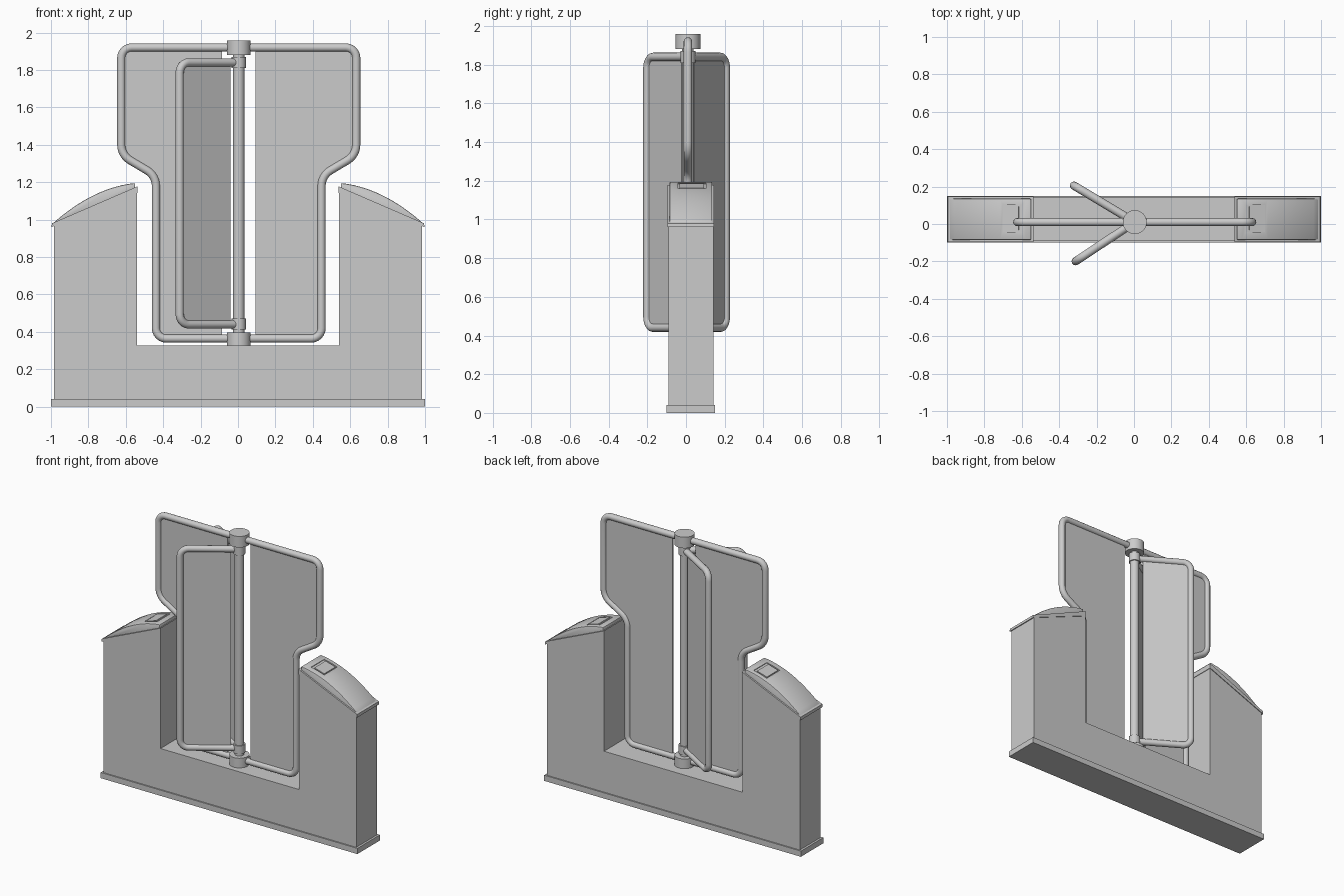
import bpy, bmesh
from math import radians, pi, sin, cos
from mathutils import Vector

if "Cube" in bpy.data.objects:
    bpy.data.objects.remove(bpy.data.objects["Cube"])

HUB = Vector((0.004, 0.01, 0))
R = 0.022


def fillet(pts, r, closed=False, n=6):
    """Round the corners of an xz path."""
    pts = [Vector(p) for p in pts]
    out = []
    for i, p in enumerate(pts):
        if not closed and i in (0, len(pts) - 1):
            out.append(p)
            continue
        a = p + (pts[i - 1] - p).normalized() * r
        b = p + (pts[(i + 1) % len(pts)] - p).normalized() * r
        # conic weight keeps the bend close to a circular arc
        w = max(0.3, sin((a - p).angle(b - p) / 2))
        for k in range(n + 1):
            t = k / n
            c = ((1 - t) ** 2, 2 * w * t * (1 - t), t * t)
            out.append((a * c[0] + p * c[1] + b * c[2]) / sum(c))
    return out


def tube(name, path, closed=False, angle=0):
    cu = bpy.data.curves.new(name, 'CURVE')
    cu.dimensions = '3D'
    cu.bevel_depth = R
    cu.bevel_resolution = 4
    cu.use_fill_caps = True
    sp = cu.splines.new('POLY')
    sp.points.add(len(path) - 1)
    for q, p in zip(sp.points, path):
        q.co = (p[0], 0, p[1], 1)
    sp.use_cyclic_u = closed
    ob = bpy.data.objects.new(name, cu)
    bpy.context.collection.objects.link(ob)
    ob.location = HUB
    ob.rotation_euler.z = angle
    return ob


def prism(name, prof, y0, y1):
    """Extrude an xz profile along y."""
    bm = bmesh.new()
    face = bm.faces.new([bm.verts.new((p[0], y0, p[1])) for p in prof])
    ext = bmesh.ops.extrude_face_region(bm, geom=[face])
    vs = [v for v in ext['geom'] if isinstance(v, bmesh.types.BMVert)]
    bmesh.ops.translate(bm, verts=vs, vec=(0, y1 - y0, 0))
    bmesh.ops.recalc_face_normals(bm, faces=bm.faces)
    me = bpy.data.meshes.new(name)
    bm.to_mesh(me)
    bm.free()
    ob = bpy.data.objects.new(name, me)
    bpy.context.collection.objects.link(ob)
    return ob


def cylinder(name, r, z0, z1):
    bpy.ops.mesh.primitive_cylinder_add(vertices=32, radius=r, depth=z1 - z0,
                                        location=HUB + Vector((0, 0, (z0 + z1) / 2)))
    ob = bpy.context.object
    ob.name = name
    bpy.ops.object.shade_smooth_by_angle(angle=radians(35))
    return ob


def box(name, x, y, z, size):
    bpy.ops.mesh.primitive_cube_add(size=1, location=(x, y, z))
    ob = bpy.context.object
    ob.name = name
    ob.scale = size
    return ob


# Plinth and U-shaped cabinet body
box("plinth", 0, 0.025, 0.02, (2, 0.25, 0.04))
half = [(0.985, 0.04), (0.985, 0.965), (0.54, 1.145), (0.54, 0.328)]
prism("cabinet_body", half + [(-x, z) for x, z in reversed(half)], -0.091, 0.141)

# Domed lids with a lip and a recessed reader window
p0, p1, p2 = Vector((0.987, 0.982)), Vector((0.7725, 1.1725)), Vector((0.55, 1.195))
arc = [p0 * (1 - t) ** 2 + p1 * 2 * t * (1 - t) + p2 * t * t for t in [k / 16 for k in range(17)]]
for side, s in (("left", -1), ("right", 1)):
    lip = [(0.997, 0.96), (0.995, 0.98), (0.537, 1.178), (0.537, 1.143)]
    prism(side + "_lid_lip", [(s * x, z) for x, z in lip], -0.096, 0.146)
    dome_prof = [(s * p.x, p.y) for p in arc] + [(s * 0.55, 1.15), (s * 0.975, 0.97)]
    dome = prism(side + "_lid_dome", dome_prof, -0.085, 0.135)
    cutter = box("window_cutter", s * 0.657, 0.03, 1.197, (0.105, 0.145, 0.06))
    cutter.rotation_euler.y = s * 0.28
    cutter.hide_render = True
    bpy.context.view_layer.objects.active = dome
    bev = dome.modifiers.new("edge", 'BEVEL')
    bev.width = 0.006
    bev.segments = 2
    bev.limit_method = 'ANGLE'
    cut = dome.modifiers.new("window", 'BOOLEAN')
    cut.object = cutter
    for m in ("edge", "window"):
        bpy.ops.object.modifier_apply(modifier=m)
    bpy.data.objects.remove(cutter)
    bpy.ops.object.select_all(action='DESELECT')
    dome.select_set(True)
    bpy.ops.object.shade_smooth_by_angle(angle=radians(30))
    plate = box(side + "_reader_plate", s * 0.655, 0.03, 1.168, (0.08, 0.125, 0.012))
    plate.rotation_euler.y = s * 0.28

# Fixed tubular frame with glass on each side of the pole
fh = [(0.628, 1.92), (0.628, 1.345), (0.4425, 1.235), (0.4425, 0.364)]
loop = fillet(fh + [(-x, z) for x, z in reversed(fh)], 0.055, closed=True)
tube("fixed_frame", loop, closed=True)
for side, s in (("left", -1), ("right", 1)):
    edge = [(s * p.x, p.y) for p in loop if p.x > 0]
    prism(side + "_fixed_glass", edge + [(s * 0.09, 0.364), (s * 0.09, 1.92)],
          -0.005, 0.005).location = HUB

# Two rotor wings
L = 0.379
for side, ang in (("back", 149), ("front", 213.5)):
    path = fillet([(0, 1.84), (L, 1.84), (L, 0.44), (0, 0.44)], 0.055)
    tube(side + "_wing_frame", path, angle=radians(ang))
    glass = prism(side + "_wing_glass", [(0.055, 1.84)] + path[1:-1] + [(0.055, 0.44)],
                  -0.005, 0.005)
    glass.location = HUB
    glass.rotation_euler.z = radians(ang)

# Centre pole, collars and hubs
cylinder("pole", 0.03, 0.35, 1.92)
cylinder("upper_collar", 0.038, 1.81, 1.87)
cylinder("lower_collar", 0.038, 0.412, 0.47)
cylinder("upper_hub", 0.064, 1.88, 1.958)
cylinder("lower_hub", 0.064, 0.327, 0.396)
